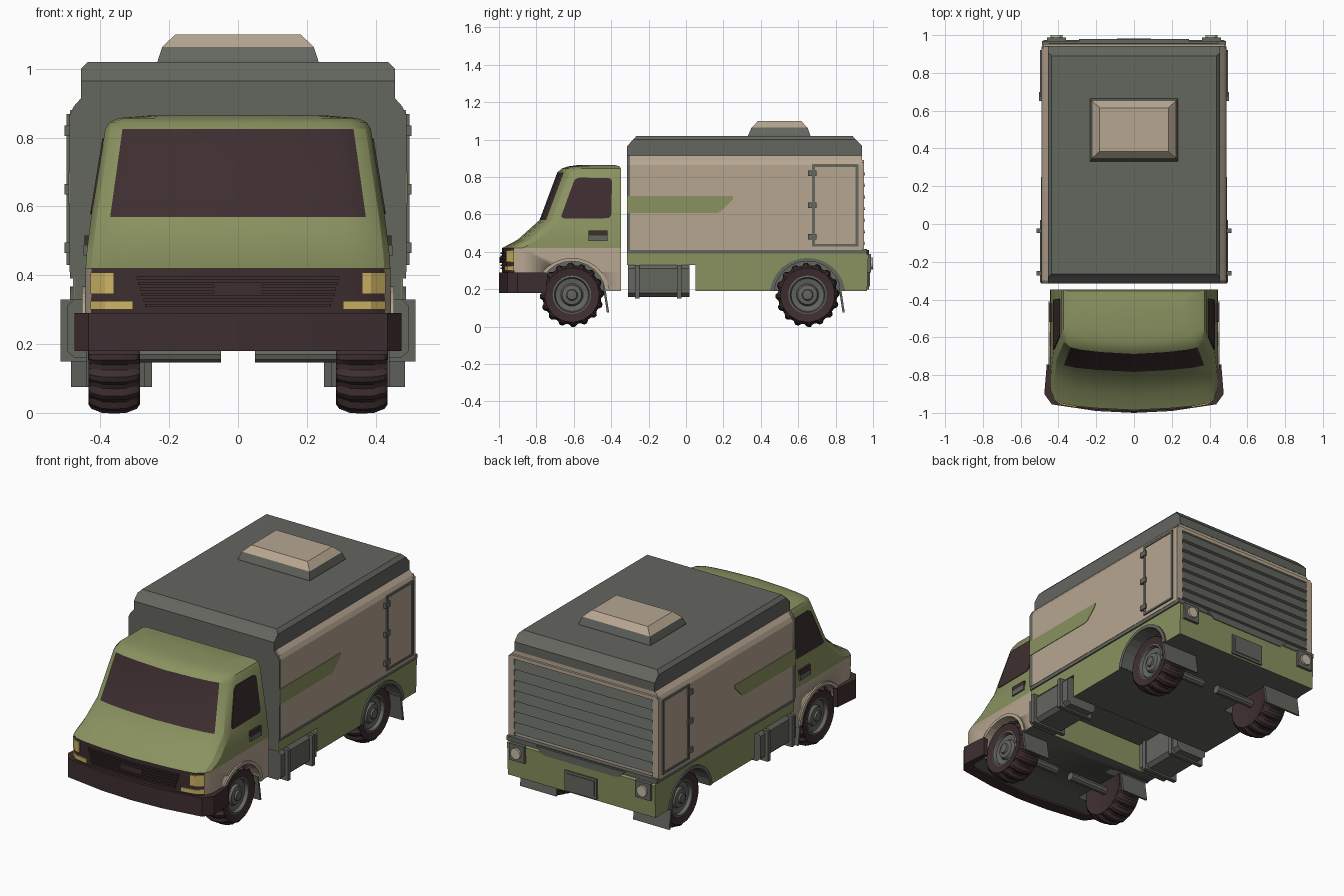
import bpy, bmesh, math
from mathutils import Vector

if "Cube" in bpy.data.objects:
    bpy.data.objects.remove(bpy.data.objects["Cube"])


def material(name, r, g, b):
    m = bpy.data.materials.new(name)
    m.diffuse_color = [((c / 255 + .055) / 1.055) ** 2.4 for c in (r, g, b)] + [1]
    m.use_nodes = True
    m.node_tree.nodes["Principled BSDF"].inputs["Base Color"].default_value = m.diffuse_color
    return m


GREEN = material("olive green", 138, 146, 96)
BEIGE = material("sand beige", 182, 166, 145)
GREY = material("warm grey", 100, 102, 95)
DARK = material("dark brown", 62, 46, 48)
YELLOW = material("lamp yellow", 205, 180, 100)
LENS = material("pale lens", 200, 190, 168)


def finish(name, bm, mats, smooth=0):
    bmesh.ops.recalc_face_normals(bm, faces=bm.faces[:])
    me = bpy.data.meshes.new(name)
    bm.to_mesh(me)
    bm.free()
    for m in mats:
        me.materials.append(m)
    ob = bpy.data.objects.new(name, me)
    bpy.context.collection.objects.link(ob)
    if smooth:
        bpy.ops.object.select_all(action='DESELECT')
        ob.select_set(True)
        bpy.context.view_layer.objects.active = ob
        bpy.ops.object.shade_smooth_by_angle(angle=math.radians(smooth))
    return ob


def loft(name, rings, mats, rule=lambda lev, j: 0, caps=(0, 0), smooth=0):
    bm = bmesh.new()
    vs = [[bm.verts.new(p) for p in r] for r in rings]
    n = len(rings[0])
    for i in range(len(vs) - 1):
        for j in range(n):
            k = (j + 1) % n
            bm.faces.new((vs[i][j], vs[i][k], vs[i + 1][k], vs[i + 1][j])).material_index = rule(i, j)
    bm.faces.new(vs[0][::-1]).material_index = caps[0]
    bm.faces.new(vs[-1]).material_index = caps[1]
    return finish(name, bm, mats, smooth)


def prism(name, pts, axis, a, b, mat):
    """Extrude a 2D outline along an axis from a to b."""
    place = {'x': lambda p, t: (t, p[0], p[1]), 'y': lambda p, t: (p[0], t, p[1]),
             'z': lambda p, t: (p[0], p[1], t)}[axis]
    return loft(name, [[place(p, t) for p in pts] for t in (a, b)], [mat])


def box(name, xs, ys, zs, mat):
    return prism(name, [(xs[0], ys[0]), (xs[1], ys[0]), (xs[1], ys[1]), (xs[0], ys[1])], 'z', *zs, mat)


def rect(x, y0, y1, z):
    return [(-x, y0, z), (x, y0, z), (x, y1, z), (-x, y1, z)]


def mirror(half):
    return half + [(-x, z) for x, z in reversed(half)]


def revolve(name, prof, n, cx, cy, cz, side, mat, lug=0):
    """Spin a (radius, offset) profile about the x axis; lug lowers alternate tread sectors."""
    rings = []
    for r, o in prof:
        ring = []
        for i in range(n):
            a = 2 * math.pi * i / n
            q = r - (lug if r > .15 and i % 4 > 1 else 0)
            ring.append((cx + side * o, cy + q * math.cos(a), cz + q * math.sin(a)))
        rings.append(ring)
    return loft(name, rings, [mat], smooth=25)


def cut_wheel_wells(ob, cy):
    for s in (1, -1):
        c = revolve("wheel_well_cutter", [(.182, .26), (.182, .6)], 32, 0, cy, .17, s, GREY)
        c.hide_render = True
        m = ob.modifiers.new("well", 'BOOLEAN')
        m.operation, m.solver, m.object = 'DIFFERENCE', 'EXACT', c
        bpy.context.view_layer.objects.active = ob
        bpy.ops.object.modifier_apply(modifier=m.name)
        bpy.data.objects.remove(c)


# Cab: plan outlines lofted upwards (z, half width, nose y, back y)
U = [(1, .11), (.96, .065), (.87, .035), (.72, .022), (.45, .01), (0, 0)]
CAB = [(.19, .445, -.975, -.347), (.29, .445, -.983, -.347), (.42, .443, -.985, -.347),
       (.465, .44, -.90, -.347), (.57, .427, -.783, -.347), (.825, .386, -.688, -.347),
       (.845, .374, -.665, -.348), (.857, .345, -.63, -.355), (.864, .26, -.58, -.38)]


def cab_ring(z, w, yf, yb):
    half = [(w, yb)] + [(u * w, yf + d) for u, d in U]
    return [(x, y, z) for x, y in half + [(-x, y) for x, y in reversed(half[:-1])]]


def cab_rule(lev, j):
    if lev < 2 and j != 12:
        return 3 if 2 <= j <= 9 else 2
    return 3 if lev == 4 and 3 <= j <= 8 else 1


cab = loft("cab", [cab_ring(*r) for r in CAB], [GREY, GREEN, BEIGE, DARK], cab_rule, (0, 1), 28)
cut_wheel_wells(cab, -.61)


def nose_y(x):
    u = abs(x) / .444
    for (u1, d1), (u0, d0) in zip(U, U[1:]):
        if u0 <= u <= u1:
            return -.985 + d0 + (d1 - d0) * (u - u0) / (u1 - u0)


def wrap(name, xs, z0, z1, off, mat):
    """Plate that follows the curved nose."""
    pts = [(x, nose_y(x) - off) for x in xs] + [(x, nose_y(x) + .012) for x in reversed(xs)]
    prism(name, pts, 'z', z0, z1, mat)


# Grille slats, plate and lamps
for i in range(6):
    z = .308 + i * .016
    e = .27 + i * .005
    wrap("grille_slat", (-e, -.2, 0, .2, e), z, z + .009, .007, DARK)
wrap("grille_plate", (-.07, 0, .07), .34, .373, .011, DARK)
for s in (1, -1):
    wrap("headlight", [s * x for x in (.36, .387, .428)], .345, .408, .007, YELLOW)
    wrap("indicator", [s * x for x in (.305, .387, .428)], .30, .325, .007, YELLOW)

# Front bumper wrapping round the nose
outer = [(.462, -.745), (.475, -.90), (.435, -.955), (.2, -.99), (0, -1.0)]
inner = [(0, -.94), (.40, -.90), (.435, -.86), (.435, -.745)]
bump = outer + [(-x, y) for x, y in reversed(outer[:-1])] + [(-x, y) for x, y in reversed(inner)] + inner[1:]
prism("front_bumper", bump, 'z', .18, .29, DARK)


def cab_x(z):
    return .427 + (z - .57) * (.386 - .427) / .255


for s in (1, -1):
    # Side window with rounded corners
    bm = bmesh.new()
    win = [(-.672, .578), (-.40, .58), (-.395, .795), (-.592, .797)]
    f = bm.faces.new([bm.verts.new((s * (cab_x(z) + .004), y, z)) for y, z in win])
    bmesh.ops.bevel(bm, geom=bm.verts[:], offset=.022, segments=3, affect='VERTICES', profile=.5)
    ex = bmesh.ops.extrude_face_region(bm, geom=bm.faces[:])
    bmesh.ops.translate(bm, verts=[v for v in ex['geom'] if isinstance(v, bmesh.types.BMVert)],
                        vec=Vector((-s * .008, 0, 0)))
    finish("side_window", bm, [DARK])
    # Door handle
    box("handle_recess", sorted((s * .42, s * .446)), (-.52, -.42), (.487, .515), DARK)
    box("door_handle", sorted((s * .42, s * .449)), (-.52, -.42), (.458, .487), GREY)

# Cargo box: walls, front bulkhead, roof
wall = [(.49, .41), (.49, .865), (.478, .89), (.455, .916)]
prism("cargo_walls", mirror(wall), 'y', -.30, .94, BEIGE)
prism("bulkhead", mirror([(.475, .33), (.475, .405)] + wall), 'y', -.316, -.29, GREY)
loft("roof", [rect(.456, -.316, .942, .914), rect(.456, -.316, .942, .965),
              rect(.456, -.282, .908, 1.0), rect(.437, -.265, .89, 1.02)], [GREY])

# Roof hatch
loft("hatch_base", [rect(.235, .33, .667, 1.01), rect(.233, .333, .664, 1.025), rect(.22, .35, .65, 1.064)], [GREY])
loft("hatch_lid", [rect(.22, .35, .65, 1.064), rect(.182, .385, .615, 1.10)], [BEIGE])

# Skirt under the box, with the tank bay cut out of its profile
prof = [(-.315, .33), (.05, .33), (.05, .19), (.968, .19), (.975, .38), (.965, .392), (-.315, .392)]
skirt = loft("skirt", [[(x, y, z) for y, z in prof] for x in (-.48, .48)], [GREY, GREEN],
             lambda lev, j: 0 if j in (0, 2) else 1, (1, 1))
cut_wheel_wells(skirt, .65)
box("ledge", (-.488, .488), (-.315, .968), (.39, .416), GREY)

# Rear roller shutter as a saw-tooth profile
saw = [(.93, .435)]
for i in range(7):
    z = .435 + i * .062
    saw += [(.957, z + .004), (.943, z + .06)]
prism("roller_shutter", saw + [(.93, .869)], 'x', -.45, .45, GREY)
for s in (1, -1):
    box("shutter_frame_side", sorted((s * .45, s * .488)), (.93, .953), (.416, .88), BEIGE)
box("shutter_frame_top", (-.478, .478), (.93, .953), (.869, .89), BEIGE)

# Rear step lip and plate
prism("rear_step", [(-.29, .41), (.29, .41), (.24, .368), (-.24, .368)], 'y', .95, .979, GREY)
box("rear_plate_frame", (-.105, .105), (.95, .979), (.20, .32), GREY)
box("rear_plate", (-.09, .09), (.96, .983), (.215, .305), GREY)

for s in (1, -1):
    # Rear lamps
    box("rear_lamp_housing", sorted((s * .36, s * .46)), (.95, .988), (.29, .388), GREY)
    prism("rear_lamp", [(s * .41 + .032 * math.cos(a * math.pi / 6), .339 + .032 * math.sin(a * math.pi / 6))
                        for a in range(12)], 'y', .96, 1.0, LENS)
    # Painted stripe
    prism("side_stripe", [(-.315, .608), (.165, .608), (.185, .615), (.25, .68), (.25, .698), (-.315, .698)],
          'x', s * .485, s * .493, GREEN)
    # Side door: frame, panel, hinges
    for ys, zs in (((.675, .69), (.43, .868)), ((.907, .922), (.43, .868)),
                   ((.69, .907), (.43, .443)), ((.69, .907), (.855, .868))):
        box("door_frame", sorted((s * .48, s * .498)), ys, zs, GREY)
    box("side_door", sorted((s * .48, s * .494)), (.69, .907), (.443, .855), BEIGE)
    for z in (.82, .65, .48):
        box("door_hinge", sorted((s * .48, s * .504)), (.652, .698), (z - .015, z + .015), GREY)
    # Side tank with straps
    tank = [(.30, .18), (.32, .16), (.475, .16), (.497, .18), (.497, .31), (.475, .332), (.30, .332)]
    prism("side_tank", [(s * x, z) for x, z in tank], 'y', -.31, .02, GREY)
    for y in (-.26, -.035):
        box("tank_strap", sorted((s * .29, s * .516)), (y - .012, y + .012), (.15, .33), GREY)

    for cy, w, mat, name in ((-.61, .445, BEIGE, "front"), (.65, .48, GREY, "rear")):
        # Wheel arch lip
        a0 = [math.radians(7 + i * 166 / 12) for i in range(13)]
        arc = [(cy + .202 * math.cos(a), .17 + .198 * math.sin(a)) for a in a0] + \
              [(cy + .18 * math.cos(a), .17 + .18 * math.sin(a)) for a in reversed(a0)]
        prism(name + "_arch", arc, 'x', s * (w - .06), s * (w + .008), mat)
        # Tyre with tread lugs, rim and axle
        cx = s * .36
        tyre = [(.09, -.06), (.115, -.068), (.145, -.075), (.158, -.066), (.17, -.035),
                (.172, 0), (.17, .035), (.158, .066), (.145, .075), (.115, .068), (.102, .066), (.098, .04)]
        revolve(name + "_tyre", tyre, 64, cx, cy, .17, s, DARK, .014)
        rim = [(.10, .03), (.103, .068), (.094, .07), (.088, .05), (.06, .044), (.052, .06),
               (.03, .064), (.026, .074), (.01, .076)]
        revolve(name + "_rim", rim, 24, cx, cy, .17, s, GREY)
        revolve(name + "_axle", [(.025, .05), (.025, .37)], 10, 0, cy, .17, s, GREY)
        # Mud flap
        y = cy + .165
        x0, x1 = (.27, .44) if name == "front" else (.25, .485)
        prism(name + "_mud_flap", [(y, .22), (y + .012, .22), (y + .034, .075), (y + .022, .075)],
              'x', s * x0, s * x1, GREY)
